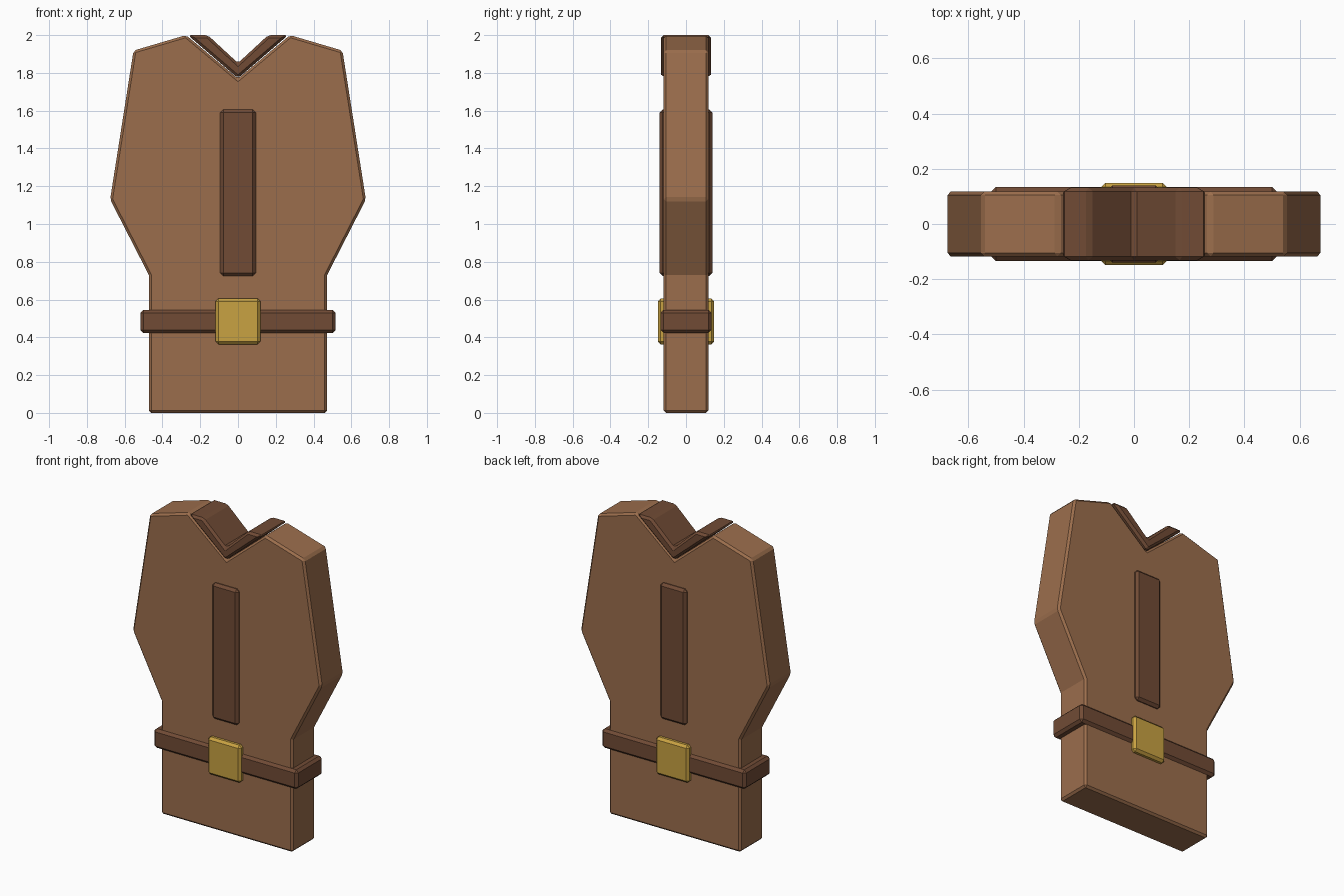
import bpy
import bmesh

if "Cube" in bpy.data.objects:
    bpy.data.objects.remove(bpy.data.objects["Cube"], do_unlink=True)


def material(name, rgb):
    mat = bpy.data.materials.new(name)
    mat.use_nodes = True
    mat.diffuse_color = (*rgb, 1)
    mat.node_tree.nodes["Principled BSDF"].inputs["Base Color"].default_value = (*rgb, 1)
    return mat


tan = material("tan leather", (0.33, 0.155, 0.073))
brown = material("dark brown leather", (0.165, 0.071, 0.036))
gold = material("gold", (0.58, 0.36, 0.054))


def slab(name, outline, half_depth, bevel, mat):
    """Extrude a front outline through the depth and chamfer its edges."""
    bm = bmesh.new()
    face = bm.faces.new([bm.verts.new((x, -half_depth, z)) for x, z in outline])
    new = bmesh.ops.extrude_face_region(bm, geom=[face])["geom"]
    verts = [v for v in new if isinstance(v, bmesh.types.BMVert)]
    bmesh.ops.translate(bm, verts=verts, vec=(0, 2 * half_depth, 0))
    bmesh.ops.recalc_face_normals(bm, faces=bm.faces)
    mesh = bpy.data.meshes.new(name)
    bm.to_mesh(mesh)
    bm.free()
    mesh.materials.append(mat)
    obj = bpy.data.objects.new(name, mesh)
    bpy.context.collection.objects.link(obj)
    mod = obj.modifiers.new("chamfer", "BEVEL")
    mod.width = bevel
    mod.segments = 1
    mod.limit_method = "ANGLE"
    return obj


def mirrored(half):
    """Complete a right-half outline; points on the centre line stay single."""
    return half + [(-x, z) for x, z in reversed(half) if x > 0]


def box(half_width, bottom, top):
    return mirrored([(half_width, bottom), (half_width, top)])


# Vest body with V neck, sloped shoulders and narrow waist
slab("vest_body", mirrored([(0, 1.77), (0.275, 2.0), (0.553, 1.918), (0.677, 1.13),
                            (0.472, 0.73), (0.472, 0)]), 0.118, 0.013, tan)

# V collar: outer edge on the vest, open inner edge
outer = [(0.266, 2.0), (0, 1.772), (-0.266, 2.0)]
inner = [(-0.16, 2.0), (0, 1.852), (0.16, 2.0)]
slab("collar", outer + inner, 0.132, 0.014, brown)

# Front and back placket, belt and buckle
slab("placket", box(0.094, 0.725, 1.605), 0.14, 0.016, brown)
slab("belt", box(0.516, 0.422, 0.546), 0.134, 0.016, brown)
slab("buckle", box(0.119, 0.363, 0.605), 0.149, 0.015, gold)
